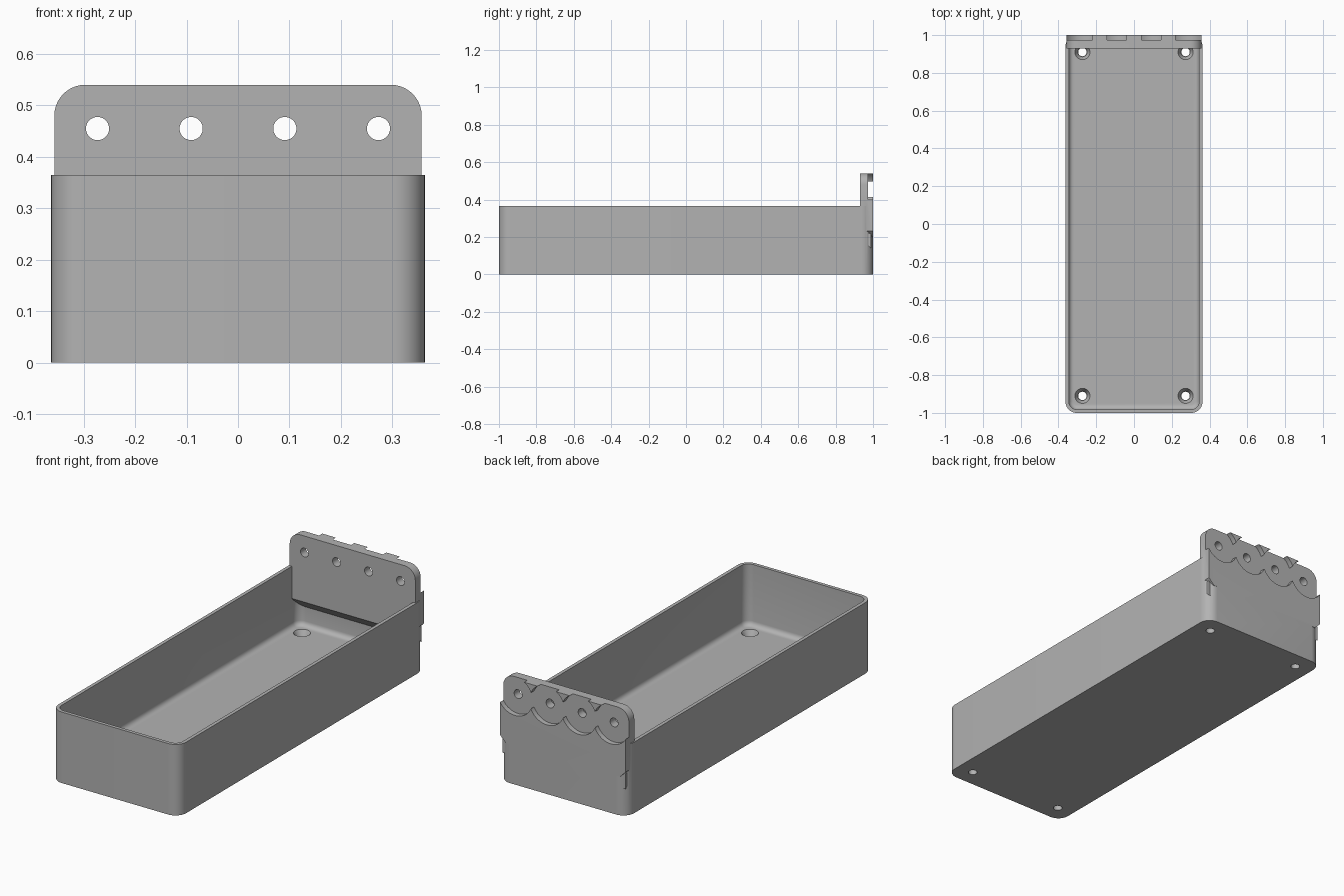
import bpy, bmesh
from math import cos, sin, pi, radians
from mathutils import Vector

if "Cube" in bpy.data.objects:
    bpy.data.objects.remove(bpy.data.objects["Cube"])

grey = bpy.data.materials.new("plain grey")
grey.use_nodes = True
colour = (0.45, 0.45, 0.45, 1)
grey.diffuse_color = colour
grey.node_tree.nodes["Principled BSDF"].inputs["Base Color"].default_value = colour

HOLES_X = (-0.273, -0.091, 0.091, 0.273)
WIDTH, HEIGHT, WALL, FLOOR = 0.363, 0.365, 0.018, 0.05
PLATE_X, PLATE_TOP, PLATE_FRONT, PLATE_LOW = 0.357, 0.54, 0.93, 0.2


def arc(cx, cy, r, start, end, n=10):
    angles = [radians(start + (end - start) * i / n) for i in range(n + 1)]
    return [(cx + r * cos(a), cy + r * sin(a)) for a in angles]


def rounded_rect(w, d, r):
    return (arc(w - r, d - r, r, 0, 90) + arc(r - w, d - r, r, 90, 180)
            + arc(r - w, r - d, r, 180, 270) + arc(w - r, r - d, r, 270, 360))


def prism(name, outline, axis, low, high, fillet=0):
    """Extrude a flat outline along an axis, optionally rounding its low rim."""
    place = {"x": lambda a, b, t: (t, a, b),
             "y": lambda a, b, t: (a, t, b),
             "z": lambda a, b, t: (a, b, t)}[axis]
    bm = bmesh.new()
    base = bm.faces.new([bm.verts.new(place(a, b, low)) for a, b in outline])
    rim = list(base.edges)
    top = bmesh.ops.extrude_face_region(bm, geom=[base], use_keep_orig=True)
    shift = Vector(place(0, 0, high - low))
    for v in top["geom"]:
        if isinstance(v, bmesh.types.BMVert):
            v.co += shift
    if fillet:
        bmesh.ops.bevel(bm, geom=rim, offset=fillet, segments=5,
                        profile=0.5, affect="EDGES")
    bmesh.ops.recalc_face_normals(bm, faces=bm.faces)
    mesh = bpy.data.meshes.new(name)
    bm.to_mesh(mesh)
    bm.free()
    obj = bpy.data.objects.new(name, mesh)
    bpy.context.collection.objects.link(obj)
    mesh.materials.append(grey)
    return obj


def circle(x, y, r):
    return arc(x, y, r, 0, 360, 40)[:-1]


def combine(target, tool, operation):
    """Boolean the tool into the target, then remove the tool."""
    bpy.context.view_layer.objects.active = target
    mod = target.modifiers.new(operation.lower(), "BOOLEAN")
    mod.operation, mod.solver, mod.object = operation, "EXACT", tool
    bpy.ops.object.modifier_apply(modifier=mod.name)
    bpy.data.objects.remove(tool)


# Open tray with rounded corners and a filleted floor
bin_body = prism("storage_bin", rounded_rect(WIDTH, 1, 0.06), "z", 0, HEIGHT)
cavity = prism("cavity", rounded_rect(WIDTH - WALL, 1 - WALL, 0.042),
               "z", FLOOR, 0.8, fillet=0.025)
combine(bin_body, cavity, "DIFFERENCE")

# Thick mounting plate with round top corners and chamfered lower corners
r, c = 0.06, 0.032
side, top = PLATE_X - r, PLATE_TOP - r
outline = (arc(side, top, r, 0, 90) + arc(-side, top, r, 90, 180)
           + [(-PLATE_X, PLATE_LOW + c), (c - PLATE_X, PLATE_LOW),
              (PLATE_X - c, PLATE_LOW), (PLATE_X, PLATE_LOW + c)])
combine(bin_body, prism("plate", outline, "y", PLATE_FRONT, 1), "UNION")

# Sloped support under the plate inside the tray
slope = [(PLATE_FRONT, PLATE_LOW), (0.99, PLATE_LOW - 0.06), (0.99, PLATE_LOW + 0.02),
         (PLATE_FRONT, PLATE_LOW + 0.02)]
combine(bin_body, prism("support", slope, "x", -0.35, 0.35), "UNION")

# Round recesses on the back, each with a through hole
for x in HOLES_X:
    combine(bin_body, prism("recess", circle(x, 0.455, 0.1), "y", 0.974, 1.1), "DIFFERENCE")
    combine(bin_body, prism("hole", circle(x, 0.455, 0.0225), "y", 0.85, 1.1), "DIFFERENCE")

# Countersunk screw holes in the floor
for x in (-0.273, 0.273):
    for y in (-0.91, 0.91):
        combine(bin_body, prism("screw_hole", circle(x, y, 0.022), "z", -0.1, 0.1), "DIFFERENCE")
        sink = prism("countersink", circle(x, y, 0.045), "z", 0.02, 0.06)
        for v in sink.data.vertices:
            if v.co.z < 0.04:
                v.co.x = x + (v.co.x - x) * 0.55
                v.co.y = y + (v.co.y - y) * 0.55
        combine(bin_body, sink, "DIFFERENCE")

bpy.ops.object.select_all(action="DESELECT")
bin_body.select_set(True)
bpy.context.view_layer.objects.active = bin_body
bpy.ops.object.shade_smooth_by_angle(angle=radians(30))
